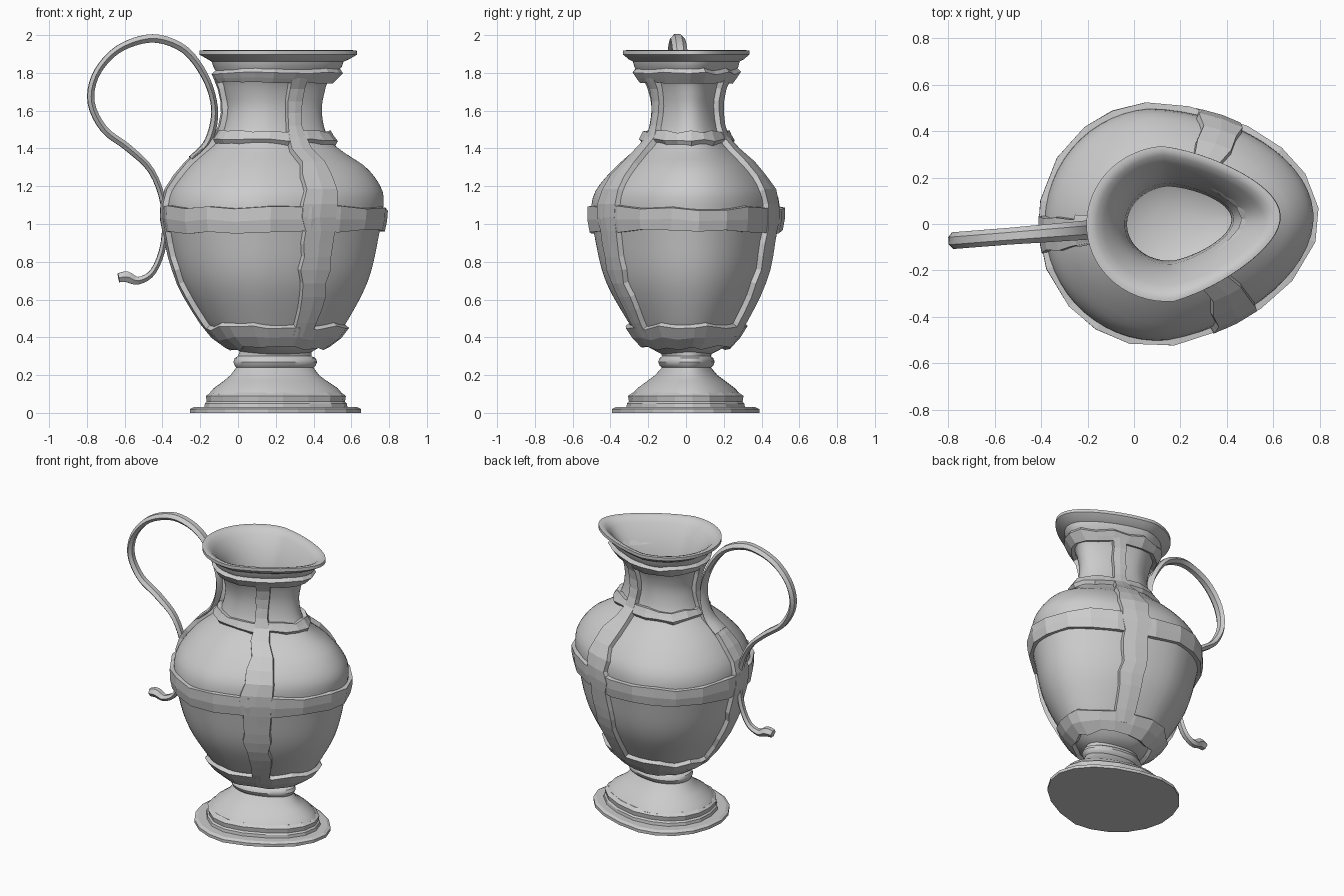
import bpy, bmesh, math, random
from mathutils import Vector, Matrix

if "Cube" in bpy.data.objects:
    bpy.data.objects.remove(bpy.data.objects["Cube"])

random.seed(4)
TURN = Matrix.Rotation(math.radians(4.5), 3, 'Z')
PIVOT = Vector((0.13, 0, 0))

# Profile rows: z, left x, right x, half depth
FOOT = [(.04, -.15, .55, .28), (.10, -.155, .555, .285), (.13, -.13, .53, .26),
        (.17, -.075, .47, .205), (.20, -.04, .43, .165), (.24, -.01, .40, .13),
        (.25, -.018, .412, .142), (.27, -.025, .42, .15), (.29, -.018, .412, .142),
        (.30, .0, .39, .13), (.33, .01, .39, .14)]
BODY = [(.31, .03, .37, .13), (.34, -.01, .42, .19), (.40, -.10, .51, .25),
        (.47, -.165, .57, .30), (.70, -.30, .69, .425), (.95, -.37, .75, .485),
        (1.08, -.385, .77, .50), (1.18, -.36, .765, .475), (1.30, -.27, .68, .375),
        (1.38, -.18, .56, .285), (1.44, -.11, .49, .225), (1.52, -.075, .455, .195),
        (1.62, -.06, .445, .185), (1.70, -.075, .46, .20), (1.76, -.09, .48, .225),
        (1.83, -.13, .55, .275)]
RIM = [(1.86, -.14, .56, .283), (1.872, -.16, .59, .305), (1.897, -.205, .632, .335),
       (1.918, -.205, .63, .335), (1.92, -.185, .61, .318), (1.91, -.16, .58, .295),
       (1.88, -.13, .55, .265), (1.80, -.07, .49, .215), (1.70, -.04, .43, .175),
       (1.60, -.03, .42, .16), (1.45, -.07, .45, .195), (1.28, -.24, .63, .35),
       (1.05, -.35, .73, .46), (.72, -.27, .65, .39), (.50, -.12, .52, .24),
       (.43, .08, .32, .09)]


def egg(row, t):
    """Point on the egg-shaped section of a profile row."""
    z, xl, xr, w = row
    cx = xl + (xr - xl) * .42
    k = .12 + .18 * min(1, max(0, (z - 1.3) / .5))
    c = math.cos(t)
    x = cx + c * (xr - cx if c > 0 else cx - xl)
    y = w * math.sin(t) * (1 - k * max(c, 0))
    return TURN @ (Vector((x, y, z)) - PIVOT) + PIVOT


def row_at(rows, z):
    """Smoothly interpolated profile row at height z."""
    n = len(rows)
    i = next((j for j in range(n - 2) if z < rows[j + 1][0]), n - 2)
    a, b = rows[i], rows[i + 1]
    p, q = rows[max(i - 1, 0)], rows[min(i + 2, n - 1)]
    h = b[0] - a[0]
    s = (z - a[0]) / h
    out = [z]
    for c in (1, 2, 3):
        ma = (b[c] - p[c]) / (b[0] - p[0]) * h
        mb = (q[c] - a[c]) / (q[0] - a[0]) * h
        out.append((2*s**3 - 3*s**2 + 1) * a[c] + (s**3 - 2*s**2 + s) * ma
                   + (3*s**2 - 2*s**3) * b[c] + (s**3 - s**2) * mb)
    return out


def surf(t, z, off):
    """Body surface point pushed out along the normal."""
    e = .01
    p = egg(row_at(BODY, z), t)
    dt = egg(row_at(BODY, z), t + e) - egg(row_at(BODY, z), t - e)
    dz = egg(row_at(BODY, z + e), t) - egg(row_at(BODY, z - e), t)
    return p + dt.cross(dz).normalized() * off


def skin(name, loops, closed=False, smooth=None):
    """Bridge a list of closed loops into one solid."""
    bm = bmesh.new()
    vs = [[bm.verts.new(p) for p in loop] for loop in loops]
    n, m = len(vs), len(vs[0])
    for i in range(n if closed else n - 1):
        a, b = vs[i], vs[(i + 1) % n]
        for j in range(m):
            k = (j + 1) % m
            bm.faces.new((a[j], a[k], b[k], b[j]))
    if not closed:
        bm.faces.new(vs[0])
        bm.faces.new(vs[-1])
    bmesh.ops.recalc_face_normals(bm, faces=bm.faces)
    me = bpy.data.meshes.new(name)
    bm.to_mesh(me)
    bm.free()
    ob = bpy.data.objects.new(name, me)
    bpy.context.collection.objects.link(ob)
    if smooth:
        bpy.ops.object.select_all(action='DESELECT')
        ob.select_set(True)
        bpy.context.view_layer.objects.active = ob
        bpy.ops.object.shade_smooth_by_angle(angle=math.radians(smooth))
    return ob


def lathe(name, rows, n, smooth=None, wob=0):
    jit = [random.uniform(-wob, wob) for _ in range(n)]
    loops = [[egg((r[0], r[1] - j, r[2] + j, r[3] + j), math.tau * i / n)
              for i, j in enumerate(jit)] for r in rows]
    return skin(name, loops, smooth=smooth)


def strap_section(at, lo, hi, bevel):
    """Raised strip section between two edges of the surface."""
    mid = (lo + hi) / 2
    return [at(lo - bevel, -.015), at(lo, .028), at(mid, .03), at(hi, .028),
            at(hi + bevel, -.015), at(mid, -.015)]


def hoop(name, lo, hi, wob, n=20):
    loops = []
    for i in range(n):
        t = math.tau * (i + random.uniform(-.2, .2)) / n
        a, b = (v + random.uniform(-wob, wob) for v in (lo, hi))
        loops.append(strap_section(lambda z, o: surf(t, z, o), a, b, .006))
    return skin(name, loops, closed=True)


def upright(name, deg, half, z0=.42, z1=1.79, n=20):
    loops, c = [], math.radians(deg)
    for i in range(n + 1):
        z = z0 + (z1 - z0) * i / n
        a, b = (c + s * half * random.uniform(.85, 1.2) for s in (-1, 1))
        loops.append(strap_section(lambda t, o: surf(t, z, o), a, b, .015))
    return skin(name, loops)


# Foot: base plate, step and stem
lathe("base_plate", [(0, -.255, .655, .39), (.02, -.255, .655, .39),
                     (.03, -.235, .635, .37)], 20, wob=.004)
lathe("foot_step", [(.015, -.185, .585, .315), (.05, -.18, .58, .31),
                    (.06, -.17, .57, .30), (.09, -.175, .575, .305),
                    (.107, -.15, .55, .28)], 18, wob=.006)
lathe("stem", FOOT, 48, smooth=40)

# Hollow body with pouring lip
zs = [.31 + (1.83 - .31) * i / 44 for i in range(45)]
lathe("body", [row_at(BODY, z) for z in zs] + RIM, 56, smooth=40)

# Horizontal hoops
hoop("lower_hoop", .365, .465, .012)
hoop("middle_hoop", .965, 1.085, .012)
hoop("neck_hoop", 1.425, 1.48, .01)
hoop("collar_hoop", 1.76, 1.815, .008)

# Upright straps between the panels
for label, deg, half in (("front", -64, .13), ("back", 64, .13), ("handle", 180, .15)):
    upright(label + "_strap", deg, half)

# Handle: x, z, half width, half thickness
PATH = [(-.635, .715, .03, .024), (-.59, .72, .036, .028), (-.53, .70, .03, .02),
        (-.45, .75, .028, .016), (-.395, .90, .03, .015), (-.395, 1.10, .032, .015),
        (-.46, 1.28, .034, .016), (-.58, 1.40, .036, .019), (-.71, 1.50, .036, .019),
        (-.78, 1.64, .036, .018), (-.76, 1.78, .036, .018), (-.67, 1.90, .036, .019),
        (-.55, 1.965, .036, .021), (-.42, 1.98, .038, .022), (-.28, 1.92, .04, .02),
        (-.18, 1.79, .042, .018), (-.13, 1.65, .045, .016), (-.13, 1.53, .05, .018),
        (-.17, 1.42, .06, .018), (-.25, 1.345, .07, .015)]


def catmull(a, b, c, d, s):
    return [.5 * (2*q + (r - p)*s + (2*p - 5*q + 4*r - u)*s*s + (3*q - p - 3*r + u)*s**3)
            for p, q, r, u in zip(a, b, c, d)]


pts = []
for i in range(len(PATH) - 1):
    quad = [PATH[min(max(i + k, 0), len(PATH) - 1)] for k in (-1, 0, 1, 2)]
    pts += [catmull(*quad, s / 4) for s in range(4)]
pts.append(PATH[-1])
loops = []
for i, (x, z, w, h) in enumerate(pts):
    a, b = pts[max(i - 1, 0)], pts[min(i + 1, len(pts) - 1)]
    nrm = Vector((a[1] - b[1], 0, b[0] - a[0])).normalized()
    loop = []
    for u, v in ((-1, 0), (-.45, 1), (.45, 1), (1, 0), (.45, -1), (-.45, -1)):
        p = Vector((x, u * w, z)) + nrm * v * h
        loop.append(TURN @ (p - PIVOT) + PIVOT)
    loops.append(loop)
skin("handle", loops, smooth=35)
